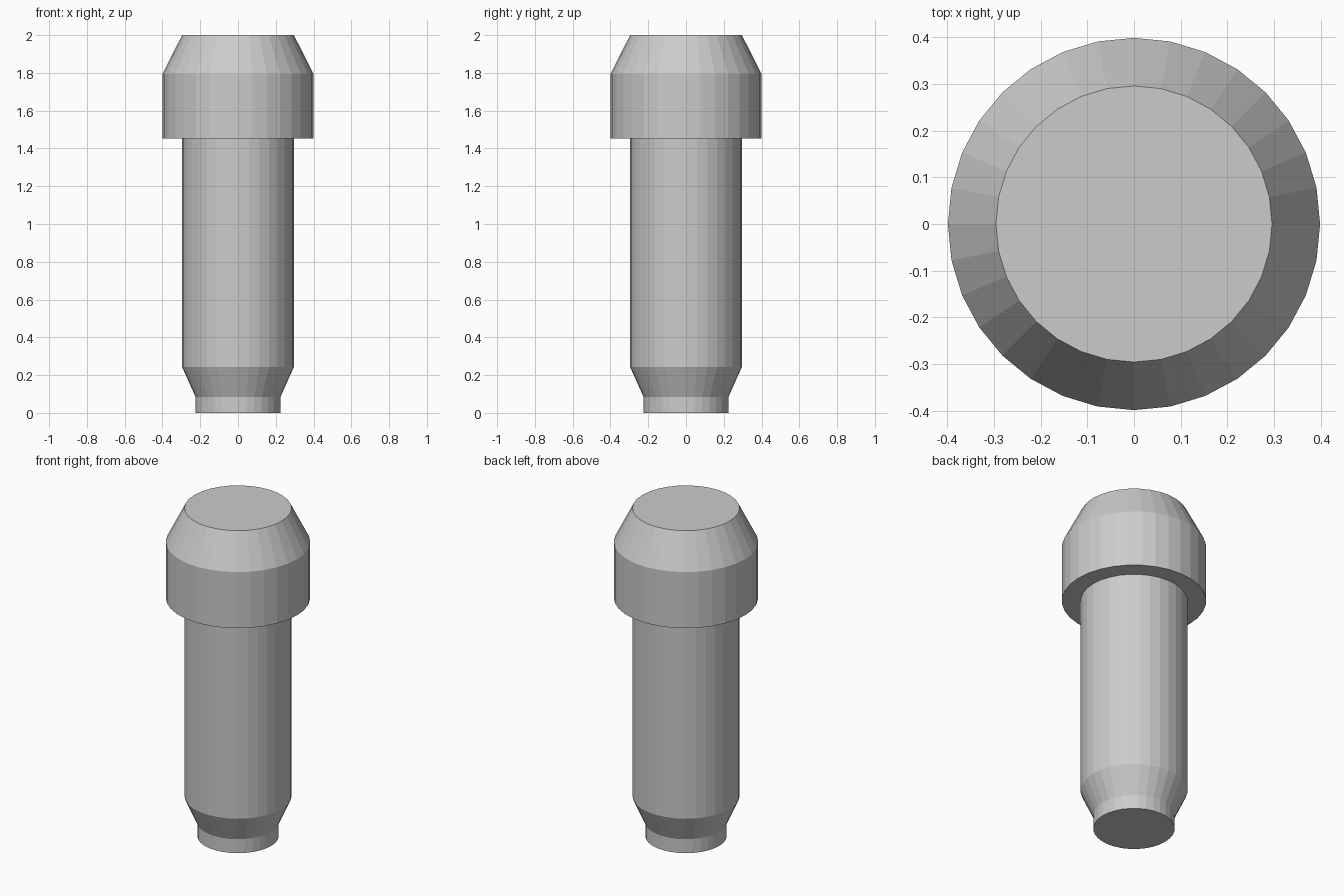
import bpy, bmesh
from math import cos, sin, tau

if "Cube" in bpy.data.objects:
    bpy.data.objects.remove(bpy.data.objects["Cube"])

SIDES = 32


def lathe(name, profile):
    """Closed, flat-faced turned solid from (radius, z) points, bottom to top."""
    bm = bmesh.new()
    rings = [[bm.verts.new((r * cos(tau * i / SIDES), r * sin(tau * i / SIDES), z))
              for i in range(SIDES)] for r, z in profile]
    for low, high in zip(rings, rings[1:]):
        for i in range(SIDES):
            j = (i + 1) % SIDES
            bm.faces.new((low[i], low[j], high[j], high[i]))
    bm.faces.new(rings[0][::-1])
    bm.faces.new(rings[-1])
    mesh = bpy.data.meshes.new(name)
    bm.to_mesh(mesh)
    bm.free()
    obj = bpy.data.objects.new(name, mesh)
    bpy.context.collection.objects.link(obj)
    return obj


# Whole pin: narrow tip, taper, shaft, underside of head, collar, chamfered top
lathe("pin", [
    (0.225, 0.0), (0.225, 0.085),
    (0.296, 0.243), (0.296, 1.453),
    (0.399, 1.453), (0.399, 1.795),
    (0.296, 2.0),
])
